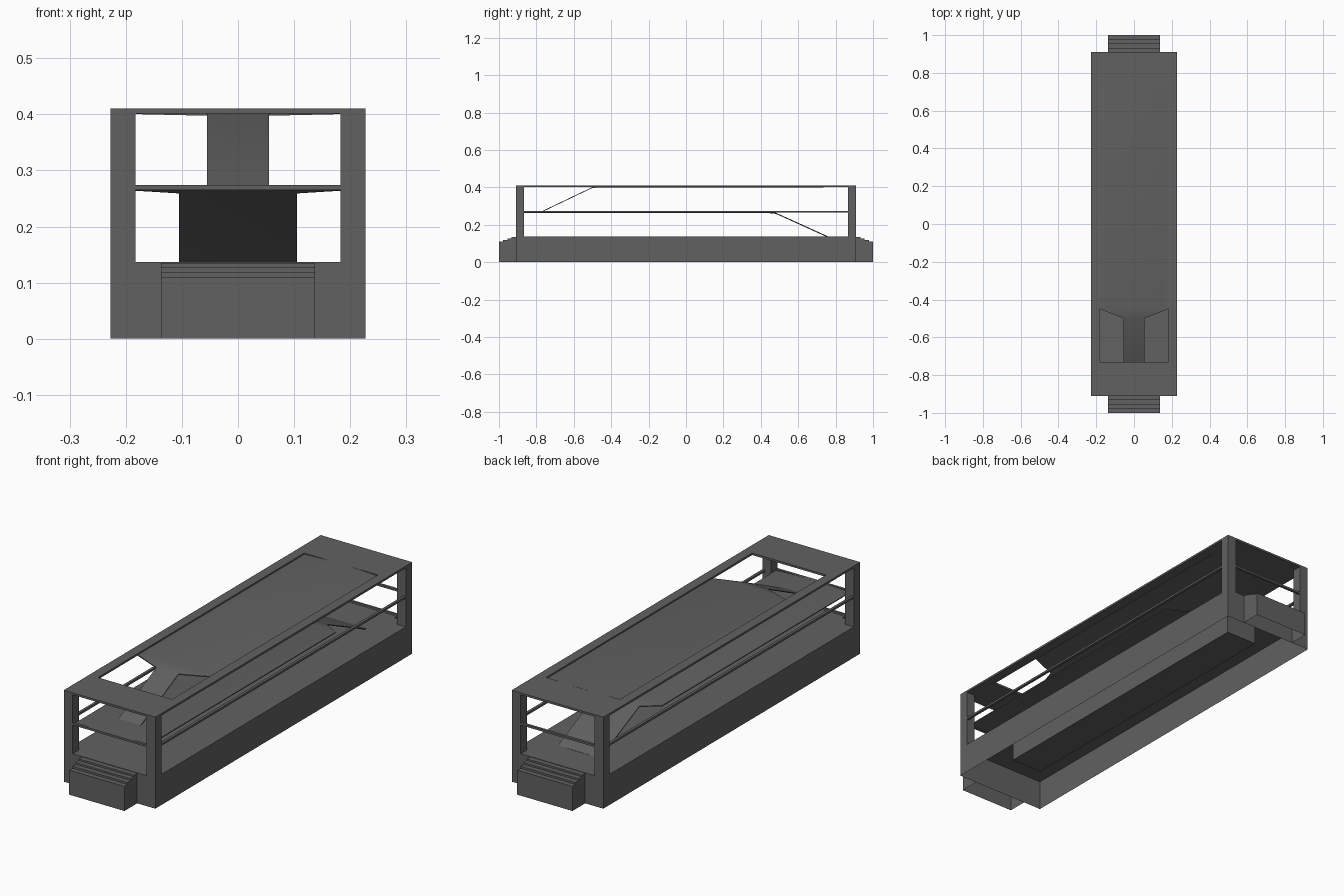
import bpy, bmesh

if "Cube" in bpy.data.objects:
    bpy.data.objects.remove(bpy.data.objects["Cube"])

W, L = 0.227, 0.91
MAT = bpy.data.materials.new("dark_grey")
MAT.diffuse_color = (0.12, 0.12, 0.12, 1)
MAT.use_nodes = True
MAT.node_tree.nodes["Principled BSDF"].inputs["Base Color"].default_value = MAT.diffuse_color


def finish(name, bm):
    bmesh.ops.recalc_face_normals(bm, faces=bm.faces)
    me = bpy.data.meshes.new(name)
    bm.to_mesh(me)
    bm.free()
    me.materials.append(MAT)
    ob = bpy.data.objects.new(name, me)
    bpy.context.collection.objects.link(ob)
    return ob


def box(name, x0, x1, y0, y1, z0, z1, open_bottom=False):
    bm = bmesh.new()
    bmesh.ops.create_cube(bm, size=1)
    for v in bm.verts:
        v.co = ((x0 + x1) / 2 + v.co.x * (x1 - x0),
                (y0 + y1) / 2 + v.co.y * (y1 - y0),
                (z0 + z1) / 2 + v.co.z * (z1 - z0))
    bm.normal_update()
    if open_bottom:
        bmesh.ops.delete(bm, geom=[f for f in bm.faces if f.normal.z < -0.9], context='FACES')
    return finish(name, bm)


def frame(name, x, y, ix, iy, z0, z1):
    # flat rectangular ring extruded upwards
    bm = bmesh.new()
    sg = [(-1, -1), (1, -1), (1, 1), (-1, 1)]
    o = [bm.verts.new((a * x, b * y, z0)) for a, b in sg]
    i = [bm.verts.new((a * ix, b * iy, z0)) for a, b in sg]
    fs = [bm.faces.new((o[k], o[(k + 1) % 4], i[(k + 1) % 4], i[k])) for k in range(4)]
    r = bmesh.ops.extrude_face_region(bm, geom=fs)
    bmesh.ops.translate(bm, vec=(0, 0, z1 - z0),
                        verts=[v for v in r['geom'] if isinstance(v, bmesh.types.BMVert)])
    return finish(name, bm)


def deck(name, stations, thick=0.004, arch=0.006, n=12):
    # curved sheet through (y, half width, z) stations, arched across x
    bm = bmesh.new()
    rows = []
    for y, hw, z in stations:
        rows.append([bm.verts.new((hw * t, y, z - arch * (hw * t / 0.18) ** 2))
                     for t in [2 * k / n - 1 for k in range(n + 1)]])
    for a, b in zip(rows, rows[1:]):
        for k in range(n):
            bm.faces.new((a[k], a[k + 1], b[k + 1], b[k]))
    r = bmesh.ops.extrude_face_region(bm, geom=bm.faces[:])
    bmesh.ops.translate(bm, vec=(0, 0, -thick),
                        verts=[v for v in r['geom'] if isinstance(v, bmesh.types.BMVert)])
    ob = finish(name, bm)
    bpy.context.view_layer.objects.active = ob
    ob.select_set(True)
    bpy.ops.object.shade_smooth_by_angle(angle=0.6)
    ob.select_set(False)


# hollow base with a hull block hanging under its floor
box("base", -W, W, -L, L, 0, 0.137, True)
box("under_block", -0.078, 0.078, -0.73, 0.73, 0.054, 0.136)

for s in (-1, 1):
    # corner posts
    for t in (-1, 1):
        xs, ys = sorted((s * 0.183, s * W)), sorted((t * 0.865, t * L))
        box("corner_post", *xs, *ys, 0.137, 0.401)
    # end steps: hollow block with thin treads on top
    ys = sorted((s * L, s * 1.0))
    box("step_block", -0.137, 0.137, *ys, 0, 0.11, True)
    for k, (z0, z1) in enumerate(((0.11, 0.119), (0.119, 0.127), (0.127, 0.135))):
        ys = sorted((s * L, s * (0.9775 - 0.0225 * k)))
        box("step_tread", -0.137, 0.137, *ys, z0, z1)

# roof frame and middle level rails
frame("roof_frame", W, L, 0.183, 0.73, 0.401, 0.41)
frame("middle_rail", W, L, 0.215, 0.898, 0.265, 0.274)

# upper deck with its ramp down to the middle deck
deck("upper_deck", [(-0.77, 0.055, 0.273), (-0.5, 0.055, 0.402),
                    (-0.45, 0.182, 0.4105), (0.735, 0.182, 0.4105)])
# middle deck with its ramp down to the base
deck("middle_deck", [(-0.9, 0.183, 0.274), (0.43, 0.183, 0.274),
                     (0.48, 0.105, 0.265), (0.76, 0.105, 0.138)])
